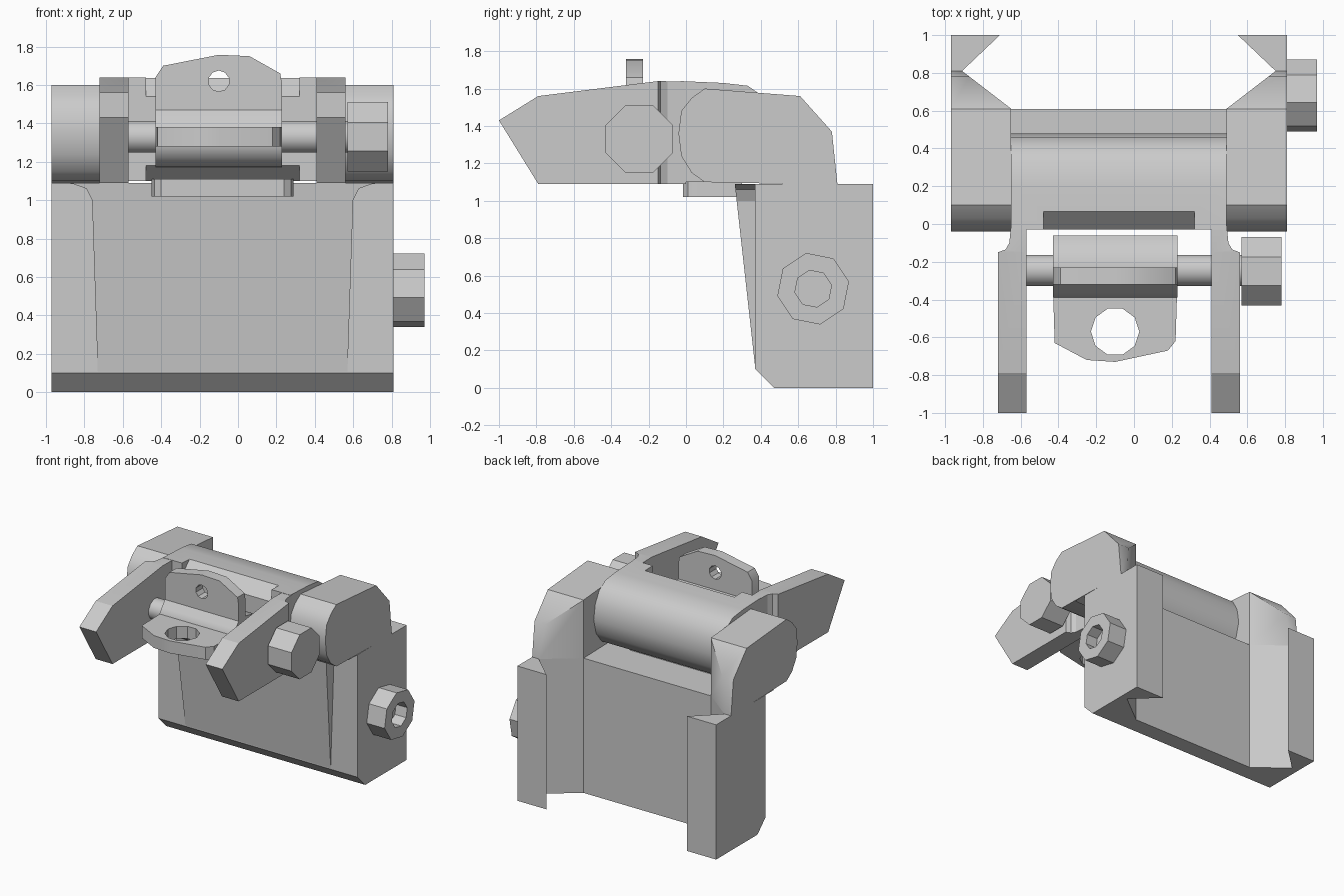
import bpy, bmesh, math

if "Cube" in bpy.data.objects:
    bpy.data.objects.remove(bpy.data.objects["Cube"])

CX = -0.08  # mid-plane of the symmetrical body parts


def prism(name, pts, axis, a, b, smooth=0):
    """Extrude a 2D outline from a to b along an axis."""
    place = {'x': lambda u, v, w: (w, u, v),
             'y': lambda u, v, w: (u, w, v),
             'z': lambda u, v, w: (u, v, w)}[axis]
    bm = bmesh.new()
    lo = [bm.verts.new(place(u, v, a)) for u, v in pts]
    hi = [bm.verts.new(place(u, v, b)) for u, v in pts]
    bm.faces.new(lo)
    bm.faces.new(hi)
    n = len(pts)
    for i in range(n):
        j = (i + 1) % n
        bm.faces.new((lo[i], lo[j], hi[j], hi[i]))
    bmesh.ops.recalc_face_normals(bm, faces=bm.faces)
    me = bpy.data.meshes.new(name)
    bm.to_mesh(me)
    bm.free()
    ob = bpy.data.objects.new(name, me)
    bpy.context.collection.objects.link(ob)
    if smooth:
        shade(ob, smooth)
    return ob


def shade(ob, angle):
    bpy.ops.object.select_all(action='DESELECT')
    ob.select_set(True)
    bpy.context.view_layer.objects.active = ob
    bpy.ops.object.shade_smooth_by_angle(angle=math.radians(angle))


def ring(u, v, r, n, turn=0.5):
    return [(u + r * math.cos(2 * math.pi * (i + turn) / n),
             v + r * math.sin(2 * math.pi * (i + turn) / n)) for i in range(n)]


def boolean(ob, tool, op='DIFFERENCE'):
    """Apply a boolean and remove the tool object."""
    mod = ob.modifiers.new(op, 'BOOLEAN')
    mod.operation, mod.object, mod.solver = op, tool, 'EXACT'
    deps = bpy.context.evaluated_depsgraph_get()
    me = bpy.data.meshes.new_from_object(ob.evaluated_get(deps))
    ob.modifiers.clear()
    ob.data = me
    bpy.data.objects.remove(tool)


def flip(pts):
    return [(2 * CX - u, v) for u, v in pts]


def rail_slot():
    half = [(-0.71, 1.2), (-0.71, 1.0), (-0.91, 0.81), (-0.65, 0.61)]
    return prism('slot_cutter', half + flip(half)[::-1], 'z', -0.2, 2)


# clamp body with the dovetail slot at the back
body = prism('clamp_body', [(0.37, 0.1), (0.47, 0), (1, 0), (1, 1.09), (0.37, 1.09)],
             'x', -0.97, 0.81)
boolean(body, rail_slot())

# sloping front panel, flared at the top
half = [(-0.73, 0.1), (-0.76, 1.0), (-0.79, 1.06), (-0.86, 1.085), (-0.97, 1.09)]
panel = prism('front_panel', half + flip(half)[::-1], 'y', 0, 0.45)
for v in panel.data.vertices:
    if v.co.y < 0.2:
        v.co.y = 0.371 - 0.11 * (v.co.z - 0.1) / 0.99

# hinge ears on both sides
ear = [(-0.04, 1.36), (-0.025, 1.48), (0.03, 1.55), (0.1, 1.6), (0.61, 1.56), (0.78, 1.37),
       (0.81, 1.085), (0.1, 1.1), (0.03, 1.15), (-0.025, 1.24)]
for side, a, b in (('left', -0.97, -0.65), ('right', 0.49, 0.81)):
    ob = prism('hinge_ear_' + side, ear, 'x', a, b)
    boolean(ob, rail_slot())
    shade(ob, 40)

# hinge barrel between the ears, relieved at the front edges
barrel = prism('hinge_barrel', [(-0.03, 1.1), (0.28, 1.1), (0.38, 1.14), (0.45, 1.23), (0.48, 1.35),
                                (0.46, 1.47), (0.41, 1.56), (0.33, 1.615), (0.2, 1.63), (-0.03, 1.64)],
               'x', -0.65, 0.49)
for z0, z1 in ((1.54, 1.66), (1.18, 1.08)):
    boolean(barrel, prism('relief_cutter', [(-0.03, z0), (0.09, z1), (-0.1, z1), (-0.1, z0)],
                          'x', -0.48, 0.32))
shade(barrel, 35)

# guard arms, stepped in where they meet the ears
side_view = [(-1, 1.43), (-0.79, 1.09), (0.02, 1.09), (0.02, 1.637), (-0.15, 1.64), (-0.79, 1.56)]
plan = [(-0.72, -1.1), (-0.57, -1.1), (-0.57, 0.0), (-0.65, 0.0), (-0.66, -0.1),
        (-0.68, -0.135), (-0.72, -0.15)]
for side, p in (('left', plan), ('right', flip(plan))):
    ob = prism('guard_arm_' + side, side_view, 'x', -0.8, 0.8)
    boolean(ob, prism('plan_tool', p, 'z', 0.9, 1.8), 'INTERSECT')
    shade(ob, 20)

# stop plate under the barrel
plate = [(-0.45, 0.3), (-0.45, 0.06), (-0.435, 0.01), (-0.40, -0.015)]
prism('stop_plate', plate + flip(plate)[::-1], 'z', 1.02, 1.11, 35)

# cross pin and its octagonal knob
prism('cross_pin', ring(-0.245, 1.33, 0.085, 12), 'x', -0.6, 0.6, 40)
prism('pin_knob', ring(-0.25, 1.33, 0.195, 8), 'x', 0.57, 0.78, 20)

# flip aperture: hub with an upright leaf and a flat leaf
hub = prism('aperture_hub', [(-0.06, 1.29), (-0.06, 1.38), (-0.13, 1.46), (-0.23, 1.48), (-0.32, 1.47),
                             (-0.36, 1.42), (-0.39, 1.38), (-0.39, 1.28), (-0.36, 1.22),
                             (-0.29, 1.175), (-0.2, 1.17), (-0.11, 1.21)], 'x', -0.43, 0.23, 40)
upright = prism('upright_leaf', [(-0.43, 1.3), (-0.43, 1.64), (-0.39, 1.7), (-0.1, 1.757), (0.06, 1.75),
                                 (0.22, 1.66), (0.23, 1.6), (0.23, 1.3)], 'y', -0.32, -0.23)
boolean(upright, prism('hole_cutter', ring(-0.1, 1.62, 0.055, 10), 'y', -0.5, 0))
flat = prism('flat_leaf', [(-0.43, -0.3), (-0.42, -0.63), (-0.25, -0.72), (-0.1, -0.73),
                           (0.18, -0.67), (0.22, -0.62), (0.23, -0.3)], 'z', 1.28, 1.38)
boolean(flat, prism('hole_cutter', ring(-0.1, -0.57, 0.128, 10, 0), 'z', 1, 1.6))
shade(upright, 35)
shade(flat, 35)

# clamp bolt with a recessed socket
bolt = prism('clamp_bolt', ring(0.68, 0.53, 0.195, 8, 0.25), 'x', 0.78, 0.97)
boolean(bolt, prism('socket_cutter', ring(0.68, 0.53, 0.1, 8, 0.25), 'x', 0.87, 1.1))
shade(bolt, 20)
